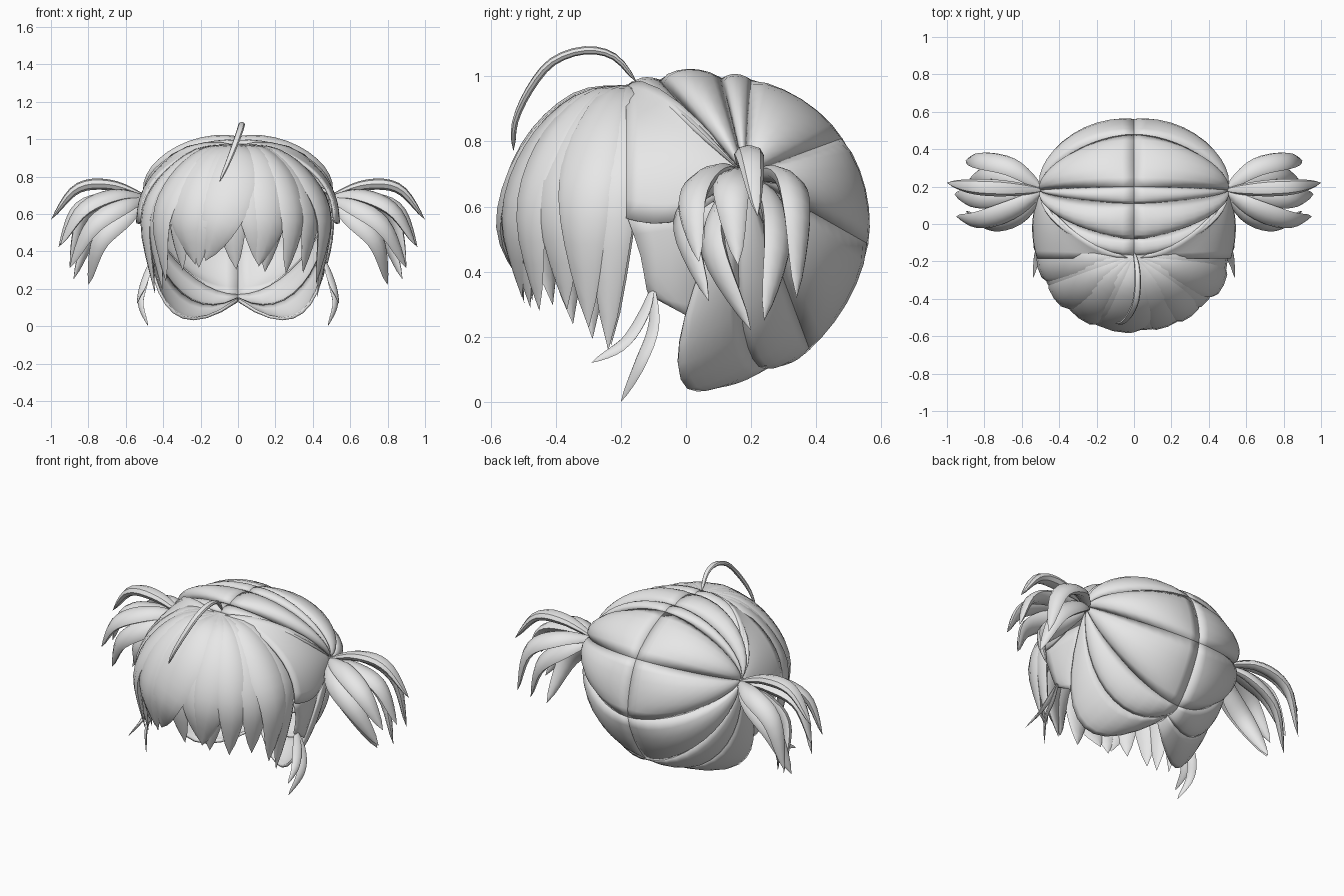
import bpy, bmesh, math, random
from mathutils import Vector as V

random.seed(7)
if "Cube" in bpy.data.objects:
    bpy.data.objects.remove(bpy.data.objects["Cube"])

GREY = (0.8, 0.8, 0.8, 1)
hair = bpy.data.materials.new("hair grey")
hair.diffuse_color = GREY
hair.use_nodes = True
hair.node_tree.nodes["Principled BSDF"].inputs["Base Color"].default_value = GREY

HEAD = V((0, 0.18, 0.6))
ANCHOR = V((0.5, 0.18, 0.7))


def finish(name, bm, mirror=False, thick=0):
    mesh = bpy.data.meshes.new(name)
    bm.to_mesh(mesh)
    bm.free()
    mesh.materials.append(hair)
    for p in mesh.polygons:
        p.use_smooth = True
    mesh.set_sharp_from_angle(angle=math.radians(40))
    ob = bpy.data.objects.new(name, mesh)
    bpy.context.collection.objects.link(ob)
    if thick:
        m = ob.modifiers.new("thickness", 'SOLIDIFY')
        m.thickness, m.offset = thick, -1
    if mirror:
        ob.modifiers.new("mirror", 'MIRROR').use_mirror_merge = False
    return ob


def panel(name, fn, nu, nv, thick=0.015):
    """Mirrored shell from fn(u, v), facing away from the head."""
    bm = bmesh.new()
    g = [[bm.verts.new(fn(i / nu, j / nv)) for j in range(nv + 1)] for i in range(nu + 1)]
    for i in range(nu):
        for j in range(nv):
            bm.faces.new((g[i][j], g[i + 1][j], g[i + 1][j + 1], g[i][j + 1]))
    bmesh.ops.remove_doubles(bm, verts=bm.verts, dist=0.0005)
    bm.normal_update()
    if sum(f.normal.dot(f.calc_center_median() - HEAD) * f.calc_area() for f in bm.faces) < 0:
        bmesh.ops.reverse_faces(bm, faces=bm.faces)
    return finish(name, bm, True, thick)


def along(pts, s):
    """Smooth curve through the points."""
    n = len(pts) - 1
    i = min(int(s * n), n - 1)
    t = s * n - i
    b, c = pts[i], pts[i + 1]
    a = pts[i - 1] if i else b * 2 - c
    d = pts[i + 2] if i + 2 <= n else c * 2 - b
    return 0.5 * (2 * b + (c - a) * t + (2 * a - 5 * b + 4 * c - d) * t * t
                  + (3 * b - a - 3 * c + d) * t ** 3)


def lock(name, pts, width, thick, centre, mirror=False, skew=1.2, full=0.7, steps=14):
    """Leaf-shaped strand swept along a path, its flat side facing the centre."""
    pts = [V(p) for p in pts]
    bm = bmesh.new()
    rings = []
    for k in range(steps + 1):
        s = k / steps
        p = along(pts, s)
        t = (along(pts, min(s + 0.01, 1)) - along(pts, max(s - 0.01, 0))).normalized()
        side = t.cross(p - V(centre)).normalized()
        out = side.cross(t)
        w = max(math.sin(math.pi * s ** skew), 0) ** full + 0.004
        rings.append([bm.verts.new(p + side * width * w * math.cos(a) + out * thick * w * math.sin(a))
                      for a in (math.tau * j / 8 for j in range(8))])
    for r, q in zip(rings, rings[1:]):
        for j in range(8):
            bm.faces.new((r[j], r[(j + 1) % 8], q[(j + 1) % 8], q[j]))
    bm.faces.new(rings[0])
    bm.faces.new(rings[-1])
    bmesh.ops.recalc_face_normals(bm, faces=bm.faces)
    return finish(name, bm, mirror)


# Back of the hair: puffed segments from the pigtail root to the centre parting.
# Each seam is (y, z at the parting, then y, z of extra sag)
seams = [(-0.17, 0.97, 0, 0), (-0.08, 0.99, 0, 0), (0.11, 0.995, 0, 0), (0.2, 0.99, 0, 0),
         (0.48, 0.81, 0, 0), (0.56, 0.485, 0, 0), (0.38, 0.16, 0, 0),
         (0.29, 0.14, -0.1, -0.15), (0.2, 0.135, -0.29, -0.28)]
puffs = [0.04, 0.06, 0.03, 0.06, 0.06, 0.06, 0.03, 0.02]


def segment(a, b, puff):
    def fn(u, v):
        y, z, sy, sz = (p + (q - p) * v for p, q in zip(a, b))
        c = V((0, y, z))
        sag = V((0, sy, sz))
        p1 = ANCHOR + 0.43 * (c - V((0, ANCHOR.y, ANCHOR.z))) + sag
        p2 = c + V((0.23 - 0.5 * sy, 0, 0)) + sag
        w = 1 - u
        p = ANCHOR * w ** 3 + p1 * 3 * w * w * u + p2 * 3 * w * u * u + c * u ** 3
        swell = puff * math.sin(0.86 * math.pi * u) * max(math.sin(math.pi * v), 0) ** 0.7
        return p + (p - HEAD).normalized() * swell
    return fn


for i, puff in enumerate(puffs):
    panel(f"back_segment_{i + 1}", segment(seams[i], seams[i + 1], puff), 12, 6)


# Side panels between the pigtails and the fringe
def side_panel(u, v):
    k = V((0, 0.05, 0.6))
    a = math.radians(2 + 92 * v)
    front = V((0.52 * math.sin(a), -0.185, 0.59 + 0.38 * math.cos(a)))
    d0, d1 = ANCHOR - k, front - k
    d = d0.lerp(d1, u).normalized()
    drop = V((0, 0, -0.07 * v ** 3 * math.sin(math.pi * u)))
    return k + d * (d0.length * (1 - u) + d1.length * u) + drop


panel("side_panel", side_panel, 8, 10)

# Sideburns hanging below the side panels
burn = [((0.51, -0.185, 0.58), (0.48, 0.14, 0.62)), ((0.5, -0.14, 0.45), (0.47, 0.1, 0.48)),
        ((0.47, -0.12, 0.34), (0.45, 0.05, 0.34)), ((0.45, -0.1, 0.32), (0.43, 0.03, 0.25))]


def sideburn(u, v):
    p = along([V(r[0]) for r in burn], u).lerp(along([V(r[1]) for r in burn], u), v)
    return p + V((0.02 * math.sin(math.pi * v), 0, 0))


panel("sideburn", sideburn, 6, 5)
for i, path in enumerate([
        [(0.46, -0.1, 0.36), (0.5, -0.1, 0.23), (0.52, -0.14, 0.12), (0.48, -0.2, 0.0)],
        [(0.46, -0.1, 0.36), (0.49, -0.13, 0.27), (0.52, -0.19, 0.18), (0.54, -0.29, 0.12)]]):
    lock(f"loose_strand_{i + 1}", path, 0.026, 0.01, (0.2, 0.2, 0.2), True, 0.9)

# Pigtails
tails = [
    [(0.68, 0.19, 0.755), (0.86, 0.2, 0.735), (1.0, 0.22, 0.57)],
    [(0.68, 0.15, 0.69), (0.86, 0.14, 0.63), (0.96, 0.16, 0.42)],
    [(0.65, 0.08, 0.7), (0.83, 0.02, 0.62), (0.95, 0.04, 0.43)],
    [(0.62, 0.04, 0.64), (0.78, 0.0, 0.53), (0.9, 0.07, 0.31)],
    [(0.61, 0.1, 0.58), (0.74, 0.09, 0.45), (0.8, 0.2, 0.22)],
    [(0.65, 0.3, 0.69), (0.82, 0.34, 0.59), (0.9, 0.34, 0.32)],
    [(0.62, 0.26, 0.62), (0.78, 0.28, 0.49), (0.88, 0.24, 0.25)],
]
for i, path in enumerate(tails):
    lock(f"pigtail_lock_{i + 1}", [(0.48, 0.18, 0.69)] + path,
         0.045 if i == 0 else 0.06, 0.03, (0.64, 0.18, 0.5), True, 0.95)


# Fringe: locks fanning forward from the crown
def fringe(name, deg, tip_z, width, lift=0.0, drift=0.0, thick=0.03):
    pts = []
    for r, z, f in [(0.0, 0.975, 0), (0.42, 0.93, 0), (0.78, 0.775, 0.1),
                    (0.97, 0.56, 0.5), (0.88, tip_z, 1)]:
        a = math.radians(deg + drift * f)
        r *= 1 + lift
        pts.append((0.51 * math.sin(a) * r, -0.17 - 0.385 * math.cos(a) * r, z))
    lock(name, pts, width, thick, (0, -0.1, 0.55), skew=1.2, full=0.8, steps=16)


count = 12
for i in range(count):
    deg = -82 + 164 * i / (count - 1)
    tip = 0.33 - 0.14 * math.sin(math.radians(abs(deg))) ** 4 + random.uniform(-0.04, 0.02)
    fringe(f"fringe_lock_{i + 1}", deg, tip, random.uniform(0.09, 0.105),
           (-0.035 if i % 2 else 0.005), random.uniform(-7, 7))
fringe("fringe_centre_lock", -2, 0.35, 0.14, 0.025, -20, 0.035)
fringe("fringe_left_lock", 26, 0.32, 0.11, 0.015, -12)
fringe("fringe_right_lock", -38, 0.33, 0.11, 0.015, 8)

# Single curved strand springing from the crown
lock("crown_strand", [(0, -0.15, 0.98), (0.015, -0.22, 1.06), (0.02, -0.31, 1.08), (0.01, -0.41, 1.045),
                      (-0.02, -0.48, 0.96), (-0.06, -0.525, 0.86), (-0.1, -0.53, 0.77)],
     0.018, 0.013, (0, -0.2, 0.6), skew=0.9, full=0.4, steps=18)
